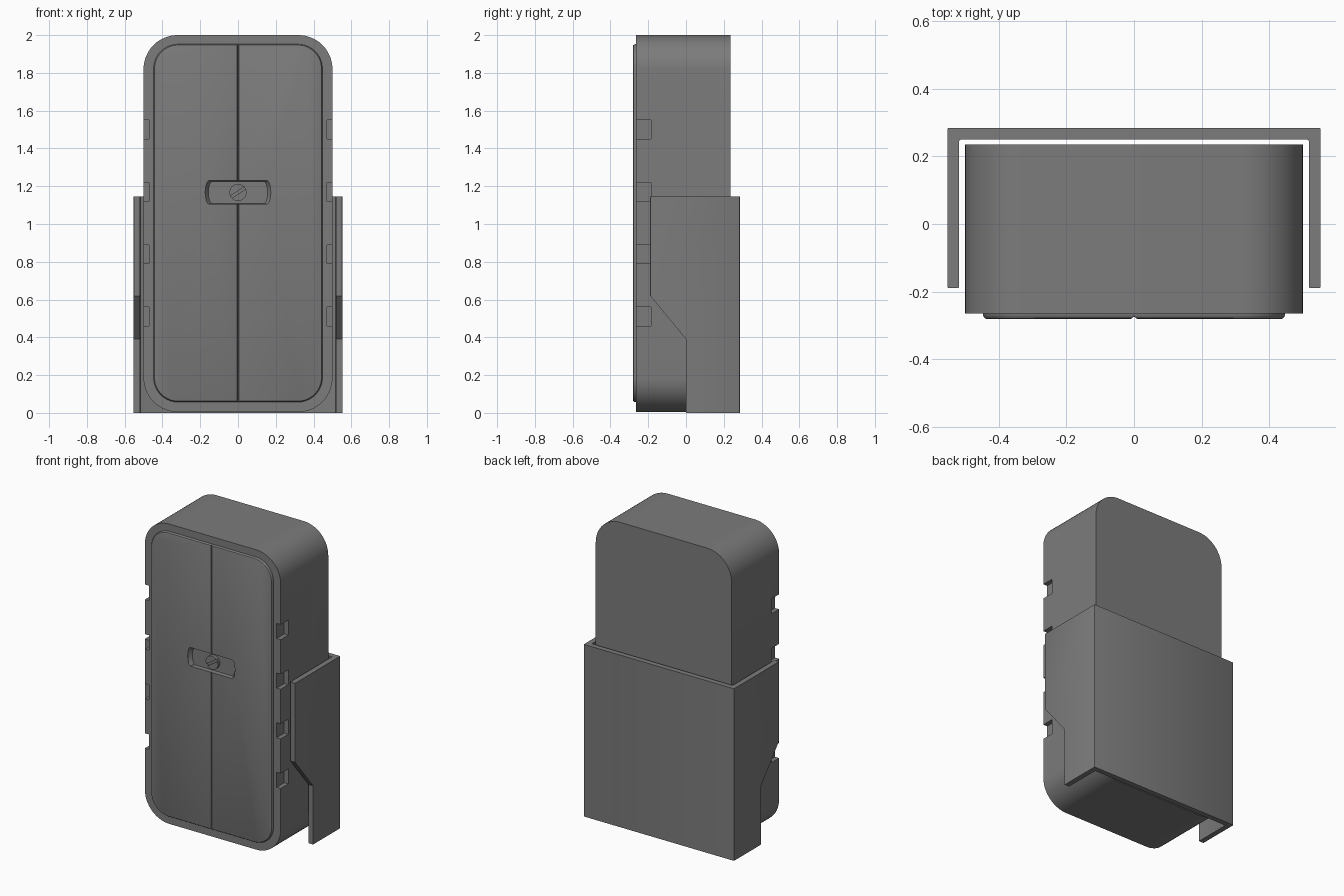
import bpy, bmesh, math
from mathutils import Matrix

if "Cube" in bpy.data.objects:
    bpy.data.objects.remove(bpy.data.objects["Cube"])

grey = bpy.data.materials.new("dark_grey")
grey.diffuse_color = (0.2, 0.2, 0.2, 1)
grey.use_nodes = True
grey.node_tree.nodes["Principled BSDF"].inputs["Base Color"].default_value = grey.diffuse_color


def arc(cx, cz, r, a0, a1, n=14):
    return [(cx + r * math.cos(math.radians(a0 + (a1 - a0) * i / n)),
             cz + r * math.sin(math.radians(a0 + (a1 - a0) * i / n))) for i in range(n + 1)]


def rounded(x, z0, z1, r):
    return (arc(x - r, z0 + r, r, -90, 0) + arc(x - r, z1 - r, r, 0, 90)
            + arc(r - x, z1 - r, r, 90, 180) + arc(r - x, z0 + r, r, 180, 270))


def add_object(name, bm):
    bmesh.ops.recalc_face_normals(bm, faces=bm.faces[:])
    me = bpy.data.meshes.new(name)
    bm.to_mesh(me)
    bm.free()
    me.materials.append(grey)
    ob = bpy.data.objects.new(name, me)
    bpy.context.collection.objects.link(ob)
    return ob


def loft(name, rings):
    """Closed solid through (outline, y) rings with equal point counts."""
    bm = bmesh.new()
    vs = [[bm.verts.new((x, y, z)) for x, z in pts] for pts, y in rings]
    n = len(vs[0])
    for a, b in zip(vs, vs[1:]):
        for i in range(n):
            j = (i + 1) % n
            bm.faces.new((a[i], a[j], b[j], b[i]))
    bm.faces.new(vs[0])
    bm.faces.new(vs[-1])
    return add_object(name, bm)


def box(name, x0, x1, y0, y1, z0, z1):
    return loft(name, [([(x0, z0), (x1, z0), (x1, z1), (x0, z1)], y) for y in (y0, y1)])


def apply_modifiers(ob):
    dg = bpy.context.evaluated_depsgraph_get()
    me = bpy.data.meshes.new_from_object(ob.evaluated_get(dg))
    ob.modifiers.clear()
    ob.data = me


def cut(ob, *cutters):
    for c in cutters:
        m = ob.modifiers.new("cut", 'BOOLEAN')
        m.operation, m.solver, m.object = 'DIFFERENCE', 'EXACT', c
    bpy.context.view_layer.update()
    apply_modifiers(ob)


# Main body
outline = rounded(0.5, 0.005, 2.0, 0.18)
body = loft("body", [(outline, -0.265), (outline, 0.235)])

# Side notches along the front edge
cutters = []
for s in (-1, 1):
    for z in (0.51, 0.84, 1.17, 1.5):
        x = sorted((s * 0.47, s * 0.6))
        cutters.append(box("notch_cutter", *x, -0.4, -0.185, z - 0.05, z + 0.05))


# Latch recess with sloping ends
def recess_outline(d):
    half = [(0.157, -0.062), (0.166, -0.05), (0.172, -0.025), (0.174, 0),
            (0.172, 0.025), (0.166, 0.05), (0.157, 0.062)]
    right = [(x - d, 1.167 + z * (1 - d * 3)) for x, z in half]
    return right + [(-x, z) for x, z in reversed(right)]


recess = loft("recess_cutter", [(recess_outline(0), -0.4), (recess_outline(0), -0.279),
                                (recess_outline(0.017), -0.255)])
cut(body, recess, *cutters)


# Front door halves, with rounded rim making a groove between them
def half_outline(d):
    x, z0, z1, r = 0.447 - d, 0.057 + d, 1.952 - d, 0.13 - d
    return ([(d, z0)] + arc(x - r, z0 + r, r, -90, 0)
            + arc(x - r, z1 - r, r, 0, 90) + [(d, z1)])


doors = []
for s, name in ((1, "right_door"), (-1, "left_door")):
    rings = [(0, -0.26), (0, -0.270), (0.002, -0.275), (0.005, -0.279), (0.01, -0.281)]
    door = loft(name, [([(s * x, z) for x, z in half_outline(d)], y) for d, y in rings])
    cut(door, recess)
    doors.append(door)

# Slotted lock disc
disc_pts = arc(0, 1.167, 0.045, 0, 360, 32)[:-1]
lock = loft("lock_disc", [(disc_pts, -0.25), (disc_pts, -0.276)])
slot = box("slot_cutter", -0.1, 0.1, -0.4, -0.266, -0.007, 0.007)
slot.data.transform(Matrix.Translation((0, 0, 1.167)) @ Matrix.Rotation(math.radians(-33), 4, 'Y'))
cut(lock, slot)

# Wall bracket: back plate and two stepped side arms from one U profile
bm = bmesh.new()
u = [(-0.553, -0.19), (-0.518, -0.19), (-0.518, 0.25), (0.518, 0.25), (0.518, -0.19),
     (0.553, -0.19), (0.553, 0.285), (-0.553, 0.285)]
base = bm.faces.new([bm.verts.new((x, y, 0)) for x, y in u])
top = bmesh.ops.extrude_face_region(bm, geom=[base])["geom"]
for v in top:
    if isinstance(v, bmesh.types.BMVert):
        v.co.z = 1.145
edges = [e for e in bm.edges if abs(e.verts[0].co.z - e.verts[1].co.z) > 1]
bmesh.ops.bevel(bm, geom=edges, offset=0.005, segments=2, affect='EDGES', profile=0.5)
bracket = add_object("wall_bracket", bm)

# Lower front corner of each arm is cut away, with a slanted shoulder
bm = bmesh.new()
prof = [(-0.5, -0.2), (0.0, -0.2), (0.0, 0.39), (-0.19, 0.62), (-0.5, 0.995)]
f = bm.faces.new([bm.verts.new((-0.8, y, z)) for y, z in prof])
for v in bmesh.ops.extrude_face_region(bm, geom=[f])["geom"]:
    if isinstance(v, bmesh.types.BMVert):
        v.co.x = 0.8
arm_cutter = add_object("arm_cutter", bm)
cut(bracket, arm_cutter)

# Remove cutters, then smooth the rounded parts
for c in cutters + [recess, slot, arm_cutter]:
    bpy.data.objects.remove(c)
bpy.ops.object.select_all(action='DESELECT')
for ob in [body, lock, bracket] + doors:
    ob.select_set(True)
bpy.context.view_layer.objects.active = body
bpy.ops.object.shade_smooth_by_angle(angle=math.radians(30))
